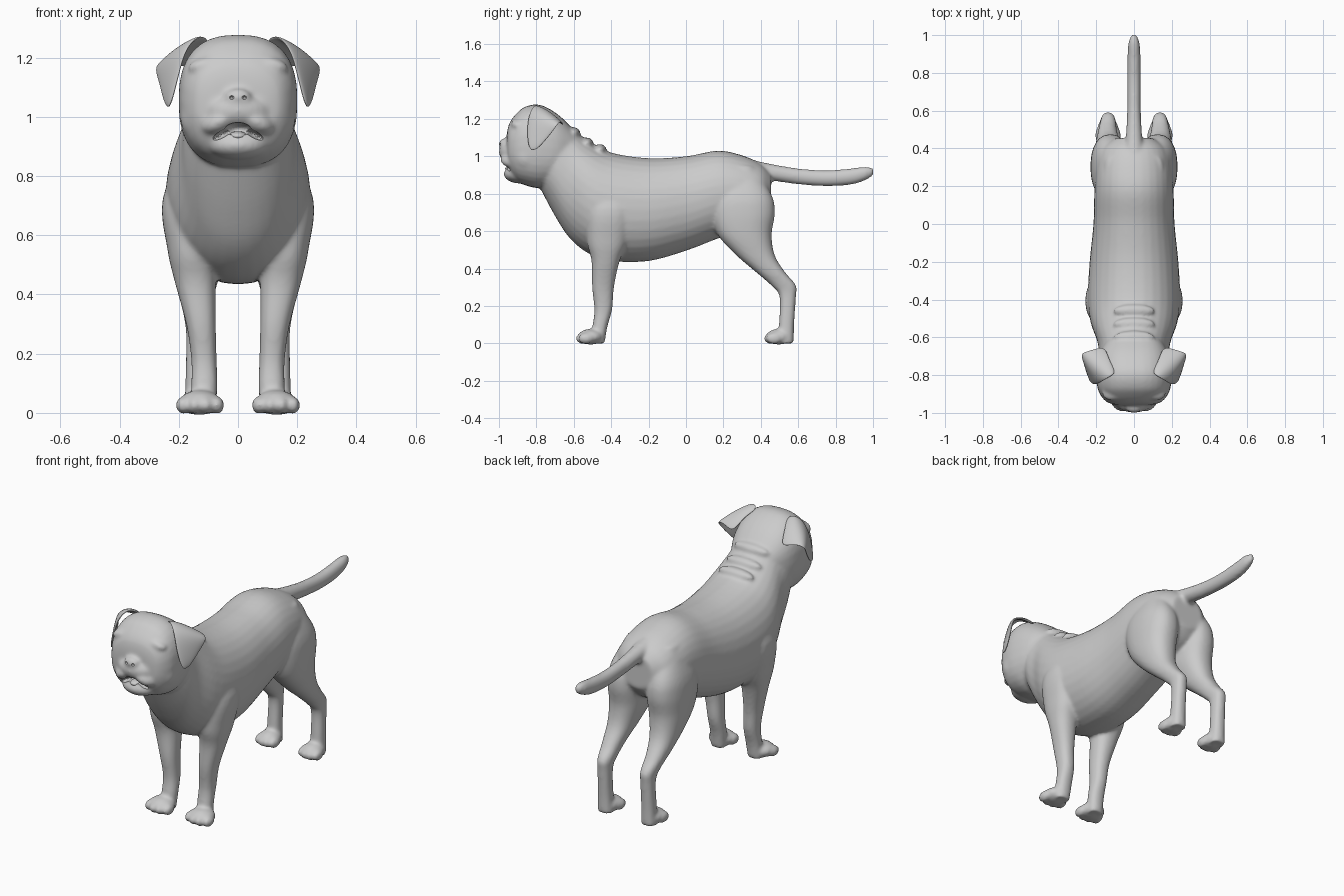
import bpy, bmesh, math
from mathutils import Vector, Matrix

if "Cube" in bpy.data.objects:
    bpy.data.objects.remove(bpy.data.objects["Cube"])

grey = bpy.data.materials.new("plain grey")
grey.use_nodes = True
grey.diffuse_color = (0.6, 0.6, 0.6, 1)
grey.node_tree.nodes["Principled BSDF"].inputs["Base Color"].default_value = (0.6, 0.6, 0.6, 1)


def make_object(name, bm):
    bmesh.ops.recalc_face_normals(bm, faces=bm.faces)
    mesh = bpy.data.meshes.new(name)
    bm.to_mesh(mesh)
    bm.free()
    mesh.materials.append(grey)
    for p in mesh.polygons:
        p.use_smooth = True
    obj = bpy.data.objects.new(name, mesh)
    bpy.context.collection.objects.link(obj)
    return obj


def spline(rows, steps=5):
    """Catmull-Rom interpolation of number rows."""
    out = []
    for i in range(len(rows) - 1):
        a, b, c, d = (rows[max(i - 1, 0)], rows[i], rows[i + 1], rows[min(i + 2, len(rows) - 1)])
        for s in range(steps):
            t = s / steps
            out.append([q + 0.5 * t * (r - p + t * (2 * p - 5 * q + 4 * r - s2 + t * (3 * (q - r) + s2 - p)))
                        for p, q, r, s2 in zip(a, b, c, d)])
    return out + [list(rows[-1])]


def loft(bm, rows, axis, power=2.3, sides=32):
    """Rows hold: station, low and high of x, low and high of the other axis."""
    rings = []
    for t, x0, x1, v0, v1 in spline(rows):
        ring = []
        for k in range(sides):
            a = 2 * math.pi * k / sides
            c, s = math.cos(a), math.sin(a)
            x = (x0 + x1) / 2 + (x1 - x0) / 2 * math.copysign(abs(c) ** (2 / power), c)
            v = (v0 + v1) / 2 + (v1 - v0) / 2 * math.copysign(abs(s) ** (2 / power), s)
            ring.append(bm.verts.new((x, t, v) if axis == "y" else (x, v, t)))
        rings.append(ring)
    for r, q in zip(rings, rings[1:]):
        for k in range(sides):
            n = (k + 1) % sides
            bm.faces.new((r[k], r[n], q[n], q[k]))
    bm.faces.new(rings[0])
    bm.faces.new(rings[-1])


def ball(bm, centre, radii, tilt=0.0):
    m = Matrix.Translation(centre) @ Matrix.Rotation(tilt, 4, "Y") @ Matrix.Diagonal((*radii, 1))
    bmesh.ops.create_uvsphere(bm, u_segments=24, v_segments=16, radius=1, matrix=m)


def trunk(bm, rows, power):
    loft(bm, [(y, -w, w, lo, hi) for y, w, lo, hi in rows], "y", power)


skin = bmesh.new()

# Torso and neck: y, half width, bottom, top
trunk(skin, [(-0.78, 0.15, 0.83, 1.2), (-0.7, 0.18, 0.68, 1.21), (-0.62, 0.195, 0.56, 1.16),
             (-0.52, 0.23, 0.48, 1.08), (-0.4, 0.245, 0.44, 1.02), (-0.2, 0.235, 0.44, 0.99),
             (0, 0.215, 0.495, 1.0), (0.17, 0.21, 0.56, 1.03), (0.3, 0.2, 0.6, 1.005),
             (0.4, 0.17, 0.65, 0.96), (0.455, 0.1, 0.72, 0.91)], 2.1)

# Skull
trunk(skin, [(-0.58, 0.12, 0.95, 1.12), (-0.68, 0.18, 0.86, 1.22), (-0.78, 0.2, 0.83, 1.275),
             (-0.86, 0.195, 0.845, 1.265), (-0.91, 0.175, 0.87, 1.225), (-0.945, 0.14, 0.92, 1.175),
             (-0.958, 0.09, 0.96, 1.12)], 2.5)

# Tail
trunk(skin, [(0.36, 0.06, 0.87, 0.98), (0.45, 0.045, 0.87, 0.96), (0.6, 0.036, 0.85, 0.935),
             (0.75, 0.036, 0.84, 0.925), (0.88, 0.035, 0.848, 0.935), (0.96, 0.029, 0.872, 0.945),
             (1.003, 0.012, 0.9, 0.935)], 2.0)

# Neck folds and the muzzle, jaw and nose
for y, z in ((-0.6, 1.125), (-0.53, 1.07), (-0.46, 1.035)):
    ball(skin, (0, y, z), (0.11, 0.035, 0.03))
ball(skin, (0, -0.9, 1.02), (0.125, 0.1, 0.07))
ball(skin, (0, -0.89, 0.905), (0.105, 0.085, 0.05))
ball(skin, (0, -0.975, 1.065), (0.045, 0.025, 0.03))

for side in (1, -1):
    # Lips, brow and cheek
    ball(skin, (side * 0.06, -0.925, 0.985), (0.07, 0.068, 0.04), side * 0.45)
    ball(skin, (side * 0.115, -0.9, 1.175), (0.055, 0.035, 0.025), side * 0.25)
    ball(skin, (side * 0.125, -0.85, 1.0), (0.07, 0.08, 0.09))

    # Legs: z, inner x, outer x, front y, back y
    fore = [(0.9, 0.08, 0.18, -0.48, -0.32), (0.72, 0.06, 0.255, -0.53, -0.28),
            (0.55, 0.07, 0.238, -0.53, -0.31), (0.44, 0.075, 0.213, -0.505, -0.355),
            (0.3, 0.075, 0.175, -0.502, -0.385), (0.18, 0.072, 0.158, -0.49, -0.395),
            (0.09, 0.07, 0.158, -0.5, -0.42), (0.0, 0.075, 0.16, -0.51, -0.435)]
    hind = [(0.95, 0.05, 0.15, 0.2, 0.36), (0.8, 0.03, 0.215, 0.14, 0.455),
            (0.7, 0.02, 0.23, 0.13, 0.475), (0.58, 0.03, 0.225, 0.17, 0.458),
            (0.47, 0.06, 0.21, 0.27, 0.475), (0.38, 0.085, 0.195, 0.375, 0.53),
            (0.31, 0.095, 0.18, 0.455, 0.588), (0.25, 0.1, 0.175, 0.5, 0.588),
            (0.1, 0.1, 0.178, 0.497, 0.578), (0.0, 0.095, 0.182, 0.49, 0.576)]
    for rows in (fore, hind):
        loft(skin, [(z, *sorted((side * a, side * b)), f, k) for z, a, b, f, k in rows], "z")
    # Paws with four toes each
    for x, y, w in ((0.128, -0.51, 0.079), (0.138, 0.495, 0.065)):
        ball(skin, (side * x, y, 0.035), (w * 0.9, 0.068, 0.042))
        for k in range(4):
            u = (k - 1.5) / 1.5
            ball(skin, (side * x + u * w * 0.72, y - 0.045 + abs(u) * 0.02, 0.026),
                 (w * 0.32, 0.042, 0.03))

body = make_object("body", skin)
remesh = body.modifiers.new("skin", "REMESH")
remesh.mode = "VOXEL"
remesh.voxel_size = 0.009
remesh.use_smooth_shade = True
smooth = body.modifiers.new("soften", "SMOOTH")
smooth.factor = 0.5
smooth.iterations = 9

# Mouth and nostril cutter
hole = bmesh.new()
ball(hole, (0, -0.985, 0.957), (0.045, 0.075, 0.024))
for side in (1, -1):
    ball(hole, (side * 0.055, -0.985, 0.94), (0.045, 0.07, 0.013), side * 0.5)
    ball(hole, (side * 0.022, -1.0, 1.065), (0.01, 0.014, 0.008))
cutter = make_object("mouth_cutter", hole)
cutter.hide_render = True
cutter.hide_viewport = True
cutter.display_type = "WIRE"
merge = cutter.modifiers.new("merge", "REMESH")
merge.mode = "VOXEL"
merge.voxel_size = 0.004
cut = body.modifiers.new("mouth", "BOOLEAN")
cut.operation = "DIFFERENCE"
cut.object = cutter

# Tongue
bm = bmesh.new()
ball(bm, (0, -0.925, 0.935), (0.032, 0.042, 0.016))
make_object("tongue", bm)

for side, label in ((1, "left"), (-1, "right")):
    # Eyeball and eyelid rim
    bm = bmesh.new()
    ball(bm, (side * 0.113, -0.914, 1.123), (0.031, 0.031, 0.026))
    make_object(label + "_eye", bm)

    # Folded ear: rows run from the skull across the fold down to the tip
    rows = [((0.09, -0.79, 1.255), (0.13, -0.72, 1.23), (0.15, -0.64, 1.15)),
            ((0.125, -0.81, 1.282), (0.19, -0.745, 1.245), (0.225, -0.665, 1.185)),
            ((0.175, -0.84, 1.235), (0.23, -0.775, 1.215), (0.288, -0.68, 1.175)),
            ((0.2, -0.855, 1.14), (0.238, -0.79, 1.13), (0.268, -0.715, 1.125)),
            ((0.23, -0.84, 1.03), (0.237, -0.815, 1.028), (0.245, -0.79, 1.04))]
    bm = bmesh.new()
    grid = [[bm.verts.new((side * x, y, z)) for x, y, z in row] for row in rows]
    for r, q in zip(grid, grid[1:]):
        for k in range(2):
            bm.faces.new((r[k], r[k + 1], q[k + 1], q[k]))
    ear = make_object(label + "_ear", bm)
    thick = ear.modifiers.new("thickness", "SOLIDIFY")
    thick.thickness = 0.016
    thick.offset = 0
    ear.modifiers.new("round", "SUBSURF").levels = 3
    ear.modifiers["round"].render_levels = 3
